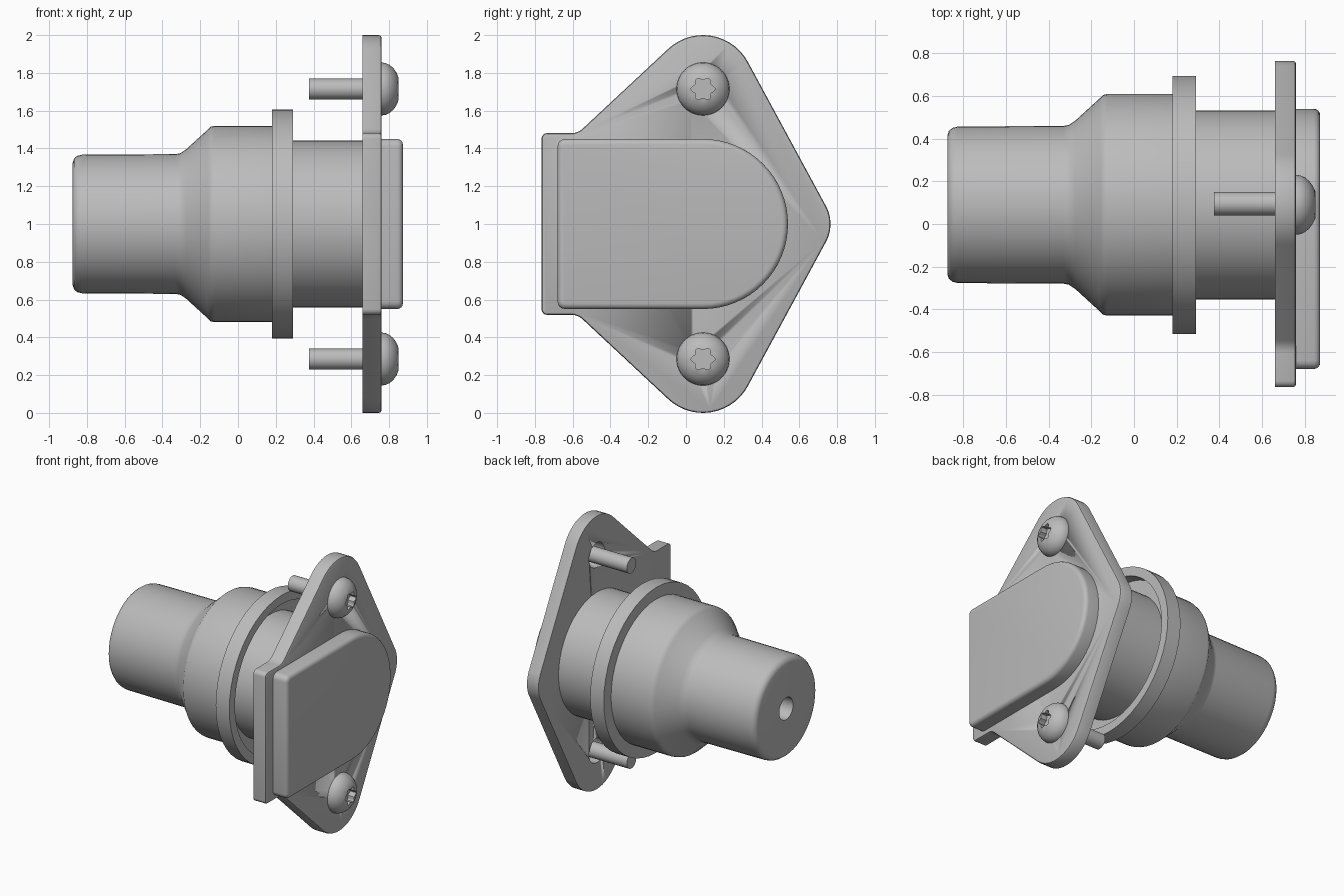
import bpy, bmesh, math
from mathutils import Vector

if "Cube" in bpy.data.objects:
    bpy.data.objects.remove(bpy.data.objects["Cube"])

AY, AZ = 0.09, 1.0          # axis of the round body
SCREW_Z = (1.715, 0.285)

grey = bpy.data.materials.new("plain grey")
grey.diffuse_color = (0.5, 0.5, 0.5, 1)
grey.use_nodes = True
grey.node_tree.nodes["Principled BSDF"].inputs["Base Color"].default_value = grey.diffuse_color


def finish(bm, name, angle=35):
    bmesh.ops.remove_doubles(bm, verts=bm.verts, dist=1e-5)
    bmesh.ops.recalc_face_normals(bm, faces=bm.faces)
    me = bpy.data.meshes.new(name)
    bm.to_mesh(me)
    bm.free()
    ob = bpy.data.objects.new(name, me)
    bpy.context.collection.objects.link(ob)
    me.materials.append(grey)
    bpy.ops.object.select_all(action='DESELECT')
    ob.select_set(True)
    bpy.context.view_layer.objects.active = ob
    bpy.ops.object.shade_smooth_by_angle(angle=math.radians(angle))
    return ob


def lathe(name, profile, y, z, n=48, star=()):
    """Turn (radius, x) points about an x axis; rings listed in star get six lobes."""
    bm = bmesh.new()
    rings = []
    for k, (r, x) in enumerate(profile):
        ring = []
        for i in range(n):
            a = 2 * math.pi * i / n
            q = r * (1 + 0.16 * math.cos(6 * a)) if k in star else r
            ring.append(bm.verts.new((x, y + q * math.cos(a), z + q * math.sin(a))))
        rings.append(ring)
    for a, b in zip(rings, rings[1:]):
        for i in range(n):
            j = (i + 1) % n
            bm.faces.new((a[i], a[j], b[j], b[i]))
    bm.faces.new(rings[0])
    bm.faces.new(rings[-1])
    return finish(bm, name)


def slab(name, outline, x0, x1, bevel, segments):
    """Extrude a (y, z) outline along x and round its outer rim."""
    bm = bmesh.new()
    base = bm.faces.new([bm.verts.new((x0, y, z)) for y, z in outline])
    ext = bmesh.ops.extrude_face_region(bm, geom=[base], use_keep_orig=True)["geom"]
    verts = [v for v in ext if isinstance(v, bmesh.types.BMVert)]
    bmesh.ops.translate(bm, verts=verts, vec=(x1 - x0, 0, 0))
    bmesh.ops.recalc_face_normals(bm, faces=bm.faces)
    rim = [e for e in bm.edges if all(abs(v.co.x - x1) < 1e-5 for v in e.verts)]
    bmesh.ops.bevel(bm, geom=rim, offset=bevel, segments=segments, profile=0.5,
                    affect='EDGES', clamp_overlap=True)
    return finish(bm, name, 40)


def arc(cy, cz, r, a0, a1, n):
    out = []
    for i in range(n + 1):
        a = math.radians(a0 + (a1 - a0) * i / n)
        out.append((cy + r * math.cos(a), cz + r * math.sin(a)))
    return out


# Stepped round body with end bore, cone, flange ring and recessed neck
lathe("connector_body", [
    (0.08, -0.60), (0.08, -0.875), (0.325, -0.875), (0.347, -0.868), (0.361, -0.85),
    (0.367, -0.825), (0.37, -0.33), (0.375, -0.305), (0.395, -0.275), (0.50, -0.16),
    (0.515, -0.145), (0.52, -0.125), (0.52, 0.18), (0.605, 0.18), (0.605, 0.29),
    (0.54, 0.29), (0.54, 0.20), (0.443, 0.20), (0.443, 0.67)], AY, AZ)

# Mounting plate: upper half of the outline, mirrored about the axis height
upper = (arc(0.565, 1.0, 0.20, 0, 28.5, 6)
         + arc(AY, 1.73, 0.27, 28.5, 134, 14)
         + arc(-0.606, 1.566, 0.085, -46, -90, 4)
         + arc(-0.735, 1.451, 0.03, 90, 180, 4))
lower = [(y, 2 * AZ - z) for y, z in reversed(upper[1:])]
plate = slab("mounting_plate", upper + lower, 0.66, 0.76, 0.014, 2)

# Clearance holes behind the screw heads
for i, z in enumerate(SCREW_Z):
    cutter = lathe(f"hole_cutter_{i + 1}", [(0.09, 0.6), (0.09, 0.82)], AY, z, 32)
    cutter.hide_render = True
    cutter.hide_set(True)
    mod = plate.modifiers.new("screw_hole", 'BOOLEAN')
    mod.operation = 'DIFFERENCE'
    mod.object = cutter

# Raised front cover with one semicircular end
cover = (arc(AY, AZ, 0.45, -90, 90, 32)
         + arc(-0.64, 1.41, 0.04, 90, 180, 4) + arc(-0.64, 0.59, 0.04, 180, 270, 4))
slab("front_cover", cover, 0.755, 0.873, 0.03, 4)

# Screws: domed head with a six-lobed socket, and a straight shank
for i, z in enumerate(SCREW_Z):
    dome = [(0.14 * math.cos(t), 0.762 + 0.098 * math.sin(t))
            for t in [math.radians(a) for a in (0, 12, 25, 38, 50, 60)]]
    head = [(0.14, 0.755)] + dome + [(0.055, 0.85), (0.055, 0.80)]
    k = len(head)
    lathe(f"screw_head_{i + 1}", head, AY, z, 48, star=(k - 2, k - 1))
    lathe(f"screw_shank_{i + 1}", [(0.055, 0.375), (0.055, 0.78)], AY + 0.005, z, 24)
